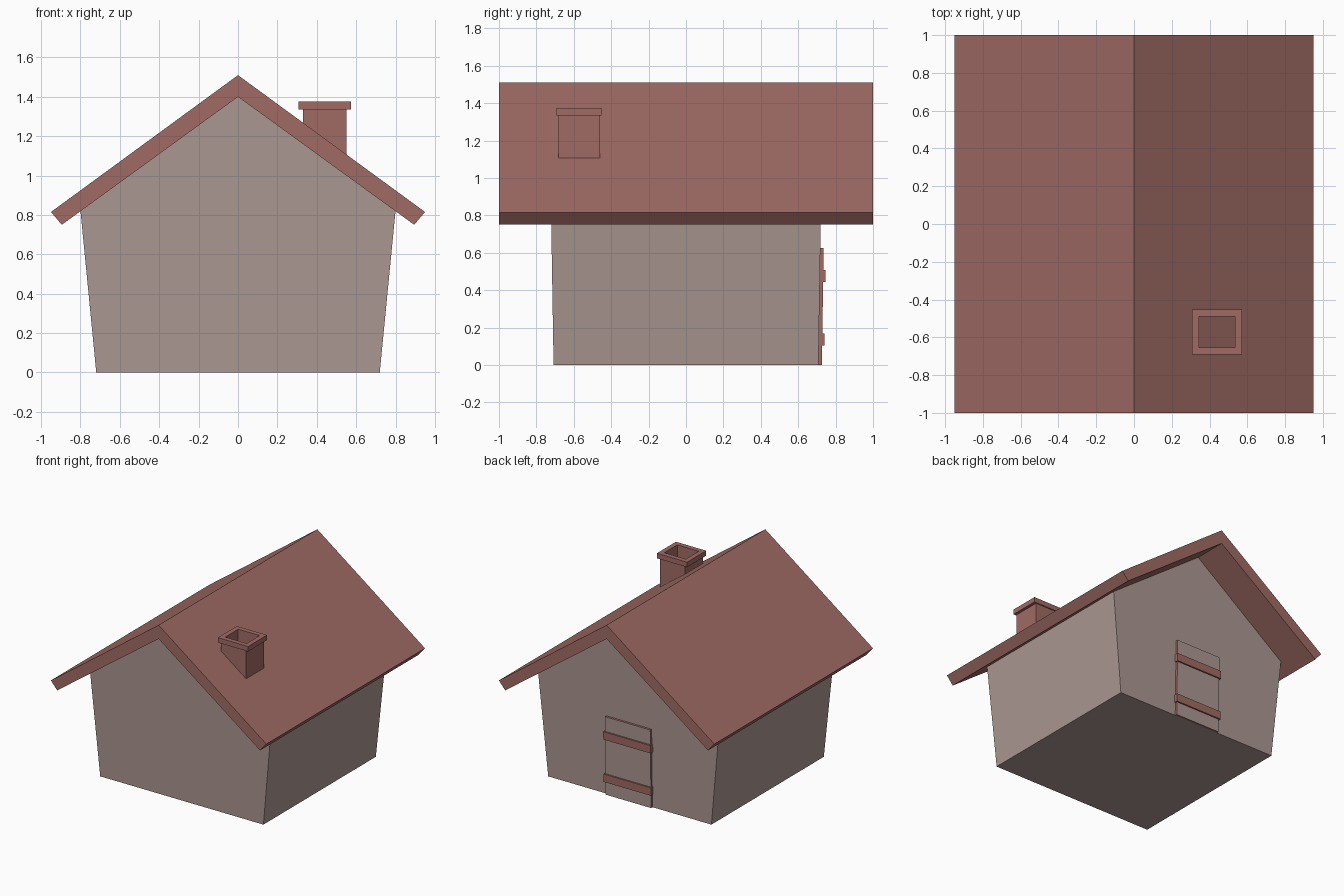
import bpy, bmesh

if "Cube" in bpy.data.objects:
    bpy.data.objects.remove(bpy.data.objects["Cube"])


def material(name, rgb):
    m = bpy.data.materials.new(name)
    m.diffuse_color = (*rgb, 1)
    m.use_nodes = True
    m.node_tree.nodes["Principled BSDF"].inputs["Base Color"].default_value = m.diffuse_color
    return m


RED = material("roof red brown", (0.352, 0.147, 0.127))
STONE = material("wall grey", (0.413, 0.314, 0.287))


def finish(name, bm, *mats):
    bmesh.ops.recalc_face_normals(bm, faces=bm.faces)
    me = bpy.data.meshes.new(name)
    bm.to_mesh(me)
    bm.free()
    for m in mats:
        me.materials.append(m)
    ob = bpy.data.objects.new(name, me)
    bpy.context.collection.objects.link(ob)
    return ob


def loft(name, rings, mats, closed=False):
    """Join rings of points; either cap both ends or close into a tube."""
    bm = bmesh.new()
    vs = [[bm.verts.new(p) for p in r] for r in rings]
    n = len(vs[0])
    for k in range(len(vs) if closed else len(vs) - 1):
        a, b = vs[k], vs[(k + 1) % len(vs)]
        for i in range(n):
            j = (i + 1) % n
            bm.faces.new((a[i], a[j], b[j], b[i]))
    if not closed:
        bm.faces.new(vs[0])
        bm.faces.new(vs[-1])
    return finish(name, bm, *mats)


def wall_y(z):
    return 0.708 + 0.0165 * z  # gable walls lean out slightly


# Walls: house-shaped profile flaring outward
profile = [(-0.72, 0), (0.72, 0), (0.8, 0.819), (0, 1.4), (-0.8, 0.819)]
loft("walls", [[(x, s * wall_y(z), z) for x, z in profile] for s in (-1, 1)], [STONE])

# Roof: folded slab
roof = [(-0.95, 0.815), (0, 1.51), (0.95, 0.815), (0.895, 0.75), (0, 1.4), (-0.895, 0.75)]
loft("roof", [[(x, y, z) for x, z in roof] for y in (-1, 1)], [RED])

# Chimney: hollow shaft following the roof slope, and a hollow cap
CX, CY = 0.44, -0.572


def rect(hx, hy, z):
    return [(CX + i * hx, CY + j * hy, z(CX + i * hx) if callable(z) else z)
            for i, j in ((-1, -1), (1, -1), (1, 1), (-1, 1))]


def under_roof(x):
    return 1.48 - 0.7316 * x


def tube(name, outer, inner, z0, z1):
    loft(name, [rect(*outer, z0), rect(*outer, z1), rect(*inner, z1), rect(*inner, z0)],
         [RED], closed=True)


tube("chimney_shaft", (0.11, 0.111), (0.095, 0.082), under_roof, 1.335)
tube("chimney_cap", (0.133, 0.12), (0.095, 0.082), 1.335, 1.375)


# Door on the back wall, leaning with it
def back_plate(name, hx, z0, z1, depth, mats):
    ring = [(-hx, z0), (hx, z0), (hx, z1), (-hx, z1)]
    return loft(name, [[(x, wall_y(z) + d, z) for x, z in ring] for d in (-0.005, depth)], mats)


door = back_plate("door", 0.2, 0.0, 0.626, 0.018, [RED, STONE])
for f in door.data.polygons:  # grey outer face, red edges
    f.material_index = 1 if f.normal.y > 0.9 else 0
for name, z0, z1 in (("lower_door_batten", 0.105, 0.168), ("upper_door_batten", 0.445, 0.508)):
    back_plate(name, 0.208, z0, z1, 0.03, [RED])
